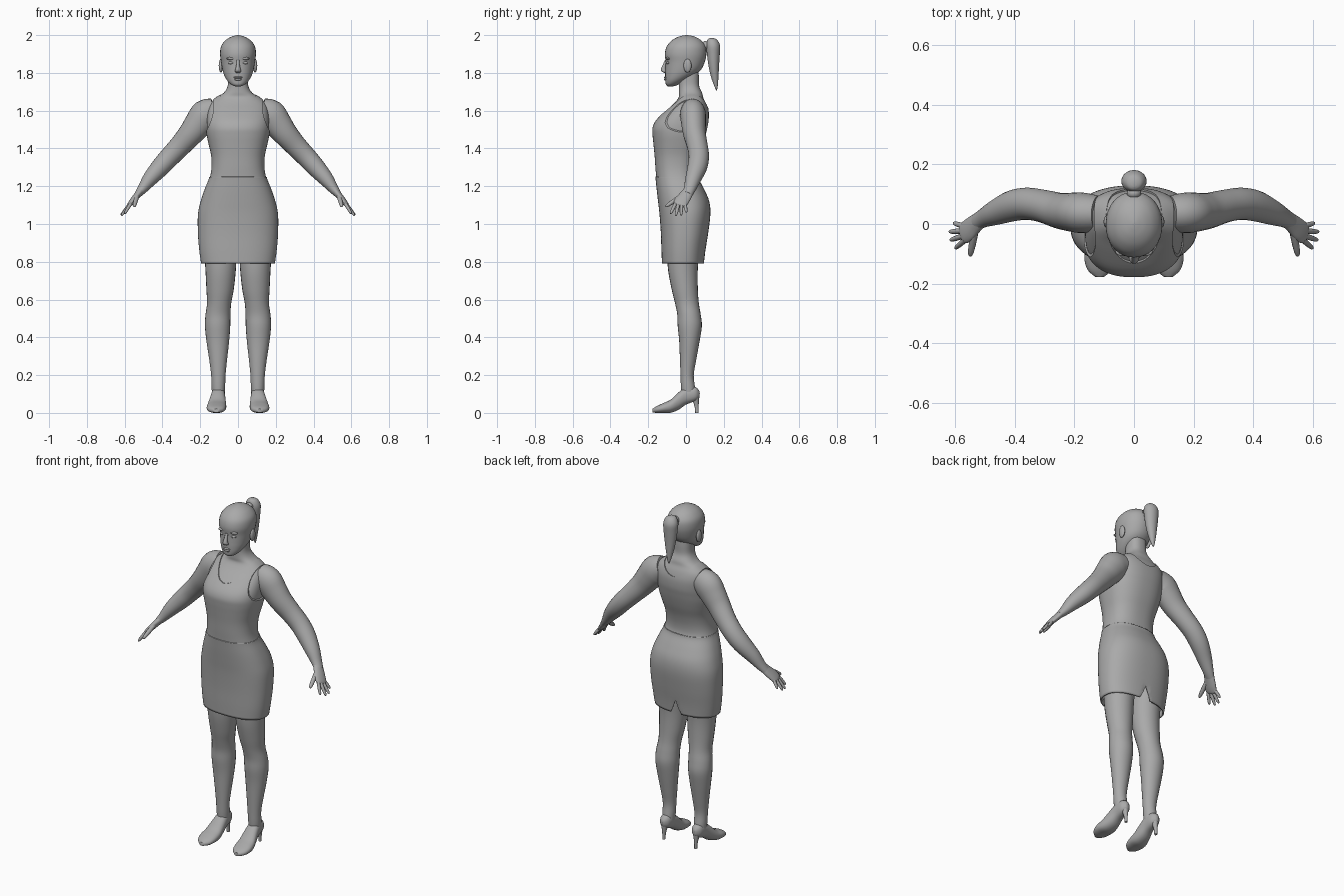
import bpy, bmesh, math
from mathutils import Vector

grey = bpy.data.materials.new("plain grey")
grey.diffuse_color = (0.4, 0.4, 0.4, 1)


def finish(name, bm, mirror=False, smooth=True):
    bmesh.ops.recalc_face_normals(bm, faces=bm.faces)
    mesh = bpy.data.meshes.new(name)
    bm.to_mesh(mesh)
    bm.free()
    ob = bpy.data.objects.new(name, mesh)
    bpy.context.collection.objects.link(ob)
    mesh.materials.append(grey)
    if smooth:
        bpy.ops.object.select_all(action='DESELECT')
        ob.select_set(True)
        bpy.context.view_layer.objects.active = ob
        bpy.ops.object.shade_smooth_by_angle(angle=math.radians(50))
    if mirror:
        m = ob.modifiers.new("mirror", 'MIRROR')
        m.use_axis[0] = True
    return ob


def spline(keys, steps):
    """Smooth curve through all the ring values."""
    out = []
    for i in range(len(keys) - 1):
        p = [keys[max(0, min(len(keys) - 1, i + k))] for k in (-1, 0, 1, 2)]
        for s in range(steps):
            t = s / steps
            out.append([0.5 * (2*b + (c-a)*t + (2*a-5*b+4*c-d)*t*t + (3*b-a-3*c+d)*t**3)
                        for a, b, c, d in zip(*p)])
    return out + [list(keys[-1])]


def loft(name, keys, normal=None, ref=(1, 0, 0), n=24, power=2.0, steps=4,
         caps=True, mirror=False, shape=None):
    """Skin rings (x, y, z, half width, half depth) along a path."""
    bm = bmesh.new()
    rings, data = [], spline(keys, steps)
    pos = [Vector(d[:3]) for d in data]
    for i, d in enumerate(data):
        t = Vector(normal) if normal else \
            (pos[min(i+1, len(pos)-1)] - pos[max(i-1, 0)]).normalized()
        side = Vector(ref) - t * t.dot(Vector(ref))
        side.normalize()
        other = t.cross(side)
        ring = []
        for k in range(n):
            a = 2 * math.pi * k / n
            c, s = math.cos(a), math.sin(a)
            u = math.copysign(abs(c) ** (2/power), c) * max(d[3], 0.001)
            v = math.copysign(abs(s) ** (2/power), s) * max(d[4], 0.001)
            co = pos[i] + side * u + other * v
            ring.append(bm.verts.new(shape(co) if shape else co))
        rings.append(ring)
    for r, q in zip(rings, rings[1:]):
        for k in range(n):
            bm.faces.new((r[k], r[(k+1) % n], q[(k+1) % n], q[k]))
    if caps:
        bm.faces.new(rings[0])
        bm.faces.new(rings[-1])
    return finish(name, bm, mirror)


def ball(name, loc, size, mirror=False, smooth=True):
    bm = bmesh.new()
    bmesh.ops.create_uvsphere(bm, u_segments=24, v_segments=14, radius=1)
    for v in bm.verts:
        v.co = Vector(a*b + c for a, b, c in zip(v.co, size, loc))
    return finish(name, bm, mirror, smooth)


def levels(rows, grow=0.0):
    """Rows of z, half width, front y, back y to upright rings."""
    return [(0, (f+b)/2, z, w+grow, (b-f)/2+grow) for z, w, f, b in rows]


UP = (0, 0, 1)

# Torso under the dress, running up into the neck
chest = [(1.20, .165, -.155, .083), (1.25, .148, -.158, .06), (1.30, .14, -.162, .058),
         (1.36, .142, -.166, .07), (1.42, .155, -.172, .09), (1.47, .166, -.177, .104),
         (1.51, .17, -.177, .113), (1.55, .17, -.158, .12), (1.60, .166, -.11, .12),
         (1.64, .152, -.068, .11), (1.67, .118, -.045, .097)]
neck = [(1.695, .075, -.038, .085), (1.73, .055, -.038, .07), (1.78, .052, -.04, .068),
        (1.83, .052, -.04, .065)]
loft("torso_and_neck", levels(chest, -.006) + levels(neck), UP, n=48, power=2.4)

# Dress top with scooped neck and open armholes
top = loft("dress_top", levels(chest + [(1.69, .085, -.035, .085)]), UP, n=64, power=2.4)
scoop = ball("neckline_cutter", (0, .0, 1.70), (.096, .6, .125), smooth=False)
for v in scoop.data.vertices:
    v.co.z += max(0, v.co.y) * 0.3
holes = ball("armhole_cutter", (.235, .02, 1.60), (.112, .3, .145), True, smooth=False)
for cutter in (scoop, holes):
    cutter.hide_render = True
    cutter.hide_set(True)
    cut = top.modifiers.new("opening", 'BOOLEAN')
    cut.operation, cut.solver, cut.object = 'DIFFERENCE', 'EXACT', cutter


# Skirt with a notch at the back hem
def slit(co):
    if co.y > 0 and abs(co.x) < .035:
        co.z = max(co.z, .87 - abs(co.x) * 2.6)
    return co


skirt = loft("skirt", levels([
    (.79, .195, -.127, .095), (.86, .205, -.13, .103), (.95, .212, -.133, .117),
    (1.05, .212, -.14, .129), (1.12, .198, -.148, .123), (1.18, .178, -.155, .098),
    (1.23, .158, -.16, .072), (1.25, .152, -.162, .066)]),
    UP, n=96, power=2.35, caps=False, shape=slit)
hem = skirt.modifiers.new("cloth", 'SOLIDIFY')
hem.thickness, hem.offset = .008, -1

# Legs
loft("legs", [
    (.10, -.01, 1.0, .085, .09), (.093, -.015, .85, .085, .085),
    (.092, -.016, .75, .08, .078), (.095, -.006, .65, .072, .069),
    (.1, .005, .58, .064, .063), (.106, .016, .52, .066, .062),
    (.108, .02, .46, .067, .064), (.107, .018, .38, .06, .054),
    (.105, .011, .28, .047, .043), (.104, .006, .2, .038, .035),
    (.104, .01, .14, .036, .037), (.104, .015, .09, .033, .038)],
    UP, mirror=True)

# High-heeled shoes
loft("shoes", [
    (.105, .072, .098, .01, .016), (.105, .05, .1, .03, .037), (.105, .0, .09, .036, .046),
    (.108, -.04, .062, .043, .046), (.112, -.08, .036, .05, .035),
    (.115, -.12, .026, .051, .026), (.115, -.155, .018, .04, .018),
    (.115, -.177, .012, .015, .01)],
    (0, -1, 0), power=2.3, mirror=True)
loft("shoe_heels", [(.105, .045, .105, .026, .028), (.105, .051, .07, .017, .018),
                    (.105, .056, .035, .01, .011), (.105, .058, 0, .008, .009)],
     UP, n=12, mirror=True)

# Arms
loft("arms", [
    (.12, .035, 1.60, .06, .068), (.17, .037, 1.578, .068, .082), (.21, .04, 1.53, .065, .075),
    (.25, .045, 1.478, .06, .066), (.305, .06, 1.415, .055, .058),
    (.36, .068, 1.357, .054, .054), (.41, .06, 1.302, .052, .05),
    (.465, .038, 1.24, .042, .04), (.505, .02, 1.187, .032, .027),
    (.53, .006, 1.157, .028, .019)],
    ref=(0, 1, 0), mirror=True)

# Hands
loft("palms", [(.515, .014, 1.175, .028, .02), (.535, -.002, 1.15, .034, .018),
               (.557, -.022, 1.123, .038, .016), (.574, -.033, 1.103, .034, .012),
               (.58, -.037, 1.096, .02, .006)], ref=(0, 1, 0), mirror=True)
fingers = {"thumbs": ((.535, -.03, 1.145), (.55, -.108, 1.092)),
           "index_fingers": ((.566, -.053, 1.112), (.6, -.082, 1.054)),
           "middle_fingers": ((.572, -.04, 1.106), (.617, -.054, 1.044)),
           "ring_fingers": ((.572, -.023, 1.106), (.62, -.026, 1.046)),
           "little_fingers": ((.567, -.008, 1.112), (.606, .003, 1.062))}
for name, (a, b) in fingers.items():
    a, b = Vector(a), Vector(b)
    r = .0125 if name == "thumbs" else .0095
    loft(name, [(*a.lerp(b, f), r*s, r*s) for f, s in
                ((0, 1), (.5, .95), (.85, .75), (.97, .45), (1, .1))],
         ref=(0, 1, .1), n=10, steps=2, mirror=True)

# Head
loft("head", levels([
    (1.728, .012, -.095, -.07), (1.738, .036, -.106, -.04), (1.76, .058, -.109, .0),
    (1.79, .074, -.11, .05), (1.82, .083, -.109, .082), (1.86, .09, -.108, .1),
    (1.90, .095, -.112, .108), (1.94, .09, -.102, .104), (1.97, .069, -.077, .083),
    (1.988, .043, -.048, .055), (1.997, .018, -.02, .027), (2.0, .003, .0, .006)]),
    UP, n=32, power=2.1)

# Face
loft("nose", [(0, -.106, 1.868, .008, .006), (0, -.113, 1.845, .009, .009),
              (0, -.119, 1.822, .013, .014), (0, -.116, 1.808, .017, .014),
              (0, -.108, 1.8, .01, .006)], UP, n=14)
ball("upper_lip", (0, -.107, 1.776), (.023, .01, .006))
ball("lower_lip", (0, -.106, 1.766), (.02, .01, .007))
ball("eyes", (.036, -.094, 1.853), (.017, .011, .008), True)
ball("brows", (.036, -.094, 1.876), (.026, .014, .008), True)
ball("ears", (.091, .008, 1.838), (.011, .021, .036), True)

# Ponytail
ball("hair_tie", (0, .103, 1.945), (.024, .02, .024))
loft("ponytail", [(0, .135, 1.984, .008, .01), (0, .139, 1.975, .028, .026),
                  (0, .143, 1.945, .042, .037), (0, .145, 1.9, .04, .034),
                  (0, .147, 1.84, .033, .028), (0, .152, 1.78, .022, .02),
                  (0, .159, 1.73, .01, .009), (0, .162, 1.708, .002, .002)], UP, n=20)
